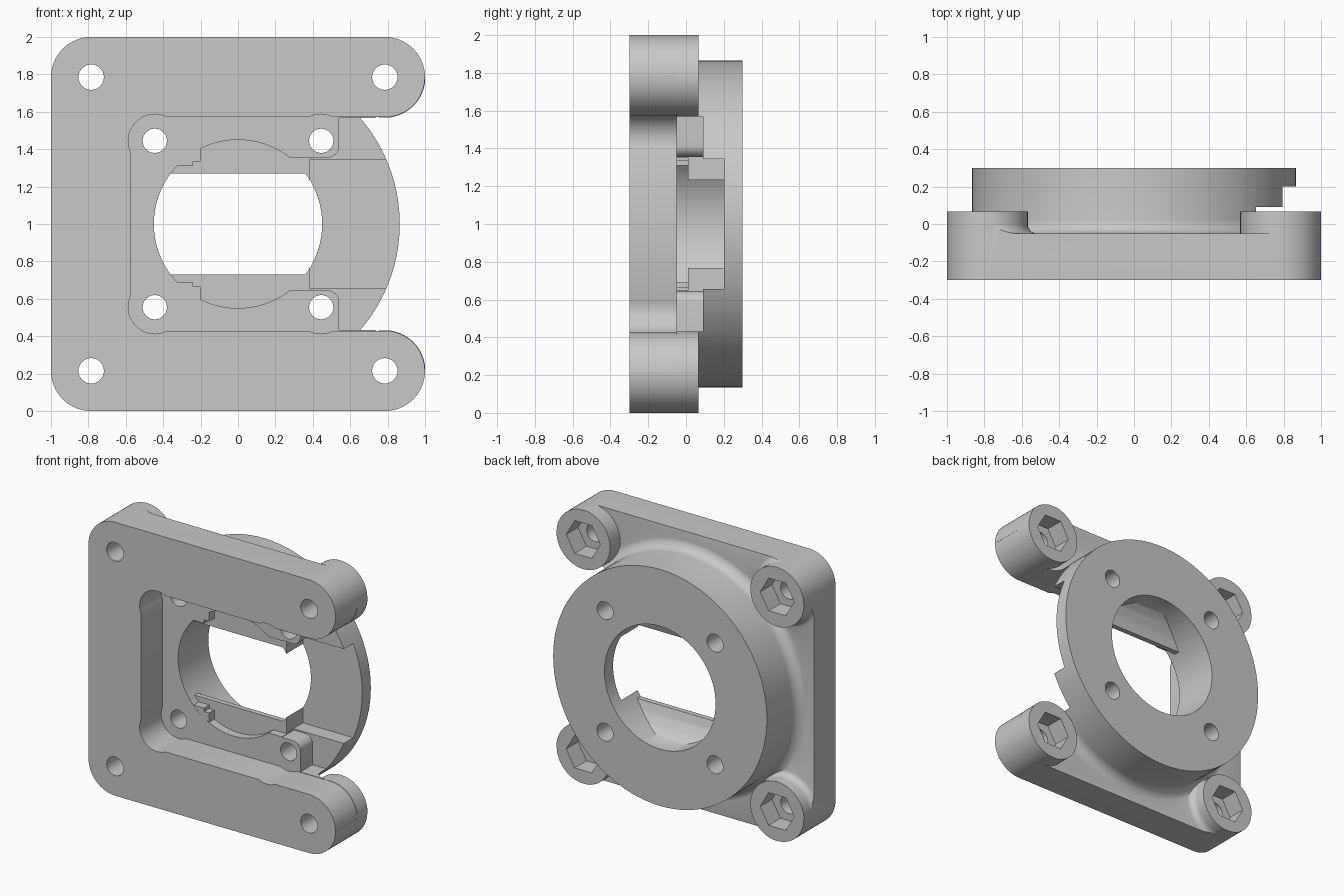
import bpy, bmesh
from math import sin, cos, radians, pi

cube = bpy.data.objects.get("Cube")
if cube:
    bpy.data.objects.remove(cube, do_unlink=True)

grey = bpy.data.materials.new("plain_grey")
grey.use_nodes = True
grey.diffuse_color = (0.58, 0.58, 0.58, 1)
grey.node_tree.nodes["Principled BSDF"].inputs["Base Color"].default_value = grey.diffuse_color


def finish(name, bm):
    bmesh.ops.remove_doubles(bm, verts=bm.verts, dist=1e-5)
    bmesh.ops.recalc_face_normals(bm, faces=bm.faces)
    mesh = bpy.data.meshes.new(name)
    bm.to_mesh(mesh)
    bm.free()
    mesh.materials.append(grey)
    ob = bpy.data.objects.new(name, mesh)
    bpy.context.collection.objects.link(ob)
    return ob


def arc(cx, cz, r, a0, a1, n=16):
    angles = [radians(a0 + (a1 - a0) * i / n) for i in range(n + 1)]
    return [(cx + r * cos(a), cz + r * sin(a)) for a in angles]


def extrude(name, pts, offset):
    """Close a 3D outline into a solid along an offset."""
    bm = bmesh.new()
    low = [bm.verts.new(p) for p in pts]
    high = [bm.verts.new([a + b for a, b in zip(p, offset)]) for p in pts]
    bm.faces.new(low)
    bm.faces.new(high[::-1])
    for i in range(len(pts)):
        bm.faces.new((low[i - 1], low[i], high[i], high[i - 1]))
    return finish(name, bm)


def prism(name, pts, y0, y1):
    """Extrude an xz outline along y."""
    return extrude(name, [(x, y0, z) for x, z in pts], (0, y1 - y0, 0))


def cylinder(name, x, z, r, y0, y1, n=32):
    return prism(name, arc(x, z, r, 0, 360 - 360 / n, n - 1), y0, y1)


def box(name, x0, x1, z0, z1, y0, y1):
    return prism(name, [(x0, z0), (x1, z0), (x1, z1), (x0, z1)], y0, y1)


def lathe(name, x, z, profile, n):
    """Close an (r, y) profile around an axis along y, capped at both ends."""
    bm = bmesh.new()
    rings = [[bm.verts.new((x + r * cos(2 * pi * i / n), y, z + r * sin(2 * pi * i / n)))
              for i in range(n)] for r, y in profile]
    for a, b in zip(rings, rings[1:]):
        for i in range(n):
            bm.faces.new((a[i - 1], a[i], b[i], b[i - 1]))
    bm.faces.new(rings[0])
    bm.faces.new(rings[-1])
    return finish(name, bm)


def combine(target, tool, operation):
    mod = target.modifiers.new("bool", 'BOOLEAN')
    mod.operation = operation
    mod.solver = 'EXACT'
    mod.object = tool
    bpy.context.view_layer.objects.active = target
    bpy.ops.object.modifier_apply(modifier=mod.name)
    bpy.data.objects.remove(tool, do_unlink=True)


def cut(tool):
    combine(body, tool, 'DIFFERENCE')


def add(tool):
    combine(body, tool, 'UNION')


def mirrored(half):
    """Close an outline by reflecting its upper half across z."""
    return half + [(x, -z) for x, z in reversed(half)]


def filleted(r, fillet, top):
    """Post profile with a concave foot that meets the plate."""
    curve = [(r + fillet - fillet * sin(a), -0.051 + fillet - fillet * cos(a))
             for a in [radians(90 * i / 8) for i in range(9)]]
    return [(r + fillet, -0.08)] + curve + [(r, top)]


# Oversized slab with round flange and corner bosses on the back
C, R, S = 0.785, 0.215, 0.445
corners = [(sx, sz) for sx in (-1, 1) for sz in (-1, 1)]
body = box("motor_mount", -1.3, 1.3, -1.3, 1.3, -0.30, -0.05)
add(lathe("flange", 0, 0, filleted(0.865, 0.075, 0.30), 96))
for sx, sz in corners:
    if sx < 0:
        add(lathe("boss", sx * C, sz * C, filleted(0.217, 0.05, 0.067), 48))
    else:
        add(cylinder("boss", sx * C, sz * C, 0.217, -0.08, 0.067, 48))

# Trim to the rounded square outline
outline = []
for sx, sz, a in ((1, 1, 0), (-1, 1, 90), (-1, -1, 180), (1, -1, 270)):
    outline += arc(sx * C, sz * C, R, a, a + 90)
combine(body, prism("outline_trim", outline, -0.5, 0.5), 'INTERSECT')

# Front pocket with lobed corners, open to one side between two rounded arms
half = arc(-S, S, 0.142, 203.7, 62.5) + arc(S, S, 0.142, 117.5, 62.5, 6)
half += arc(C, C, 0.214, -90, 0) + [(1.2, C)]
cut(prism("pocket", mirrored(half), -0.4, -0.05))

# Stepped side opening and wire channel
step = [(1.2, 0.568), (0.54, 0.568)] + arc(0.48, 0.415, 0.06, 0, -90, 8) + [(0.39, 0.355)]
cut(prism("side_step", mirrored(step), -0.41, 0.09))
cut(box("channel", 0.385, 1.2, -0.345, 0.345, -0.42, 0.20))

# Central bore and shallow recess beside it
cut(cylinder("bore", 0, 0, 0.45, -0.5, 0.5, 96))
cut(box("recess", 0.2, 0.395, -0.352, 0.352, -0.43, 0.01))

# Ledges with curved backs across the bore, plus small stepped tabs
section = [(0.012, 0.27), (0.05, 0.27), (0.07, 0.33), (0.11, 0.39),
           (0.16, 0.43), (0.21, 0.455), (0.21, 0.5), (0.012, 0.5)]
tab = [(-0.20, 0.335), (-0.24, 0.335), (-0.24, 0.31), (-0.335, 0.31)]
tab += arc(0, 0, 0.46, 137, 115.8, 6)
for s in (-1, 1):
    ledge = extrude("ledge", [(-0.5, y, s * z) for y, z in section], (1, 0, 0))
    combine(ledge, cylinder("ledge_trim", 0, 0, 0.463, -0.2, 0.4, 96), 'INTERSECT')
    add(ledge)
    add(prism("tab", [(x, s * z) for x, z in tab], -0.049, 0.03))

# Screw holes and hexagonal nut sockets
for sx, sz in corners:
    cut(cylinder("inner_hole", sx * S, sz * S, 0.065, -0.5, 0.5))
    cut(cylinder("corner_hole", sx * C, sz * C, 0.068, -0.5, 0.5))
    cut(cylinder("nut_socket", sx * C, sz * C, 0.138, -0.07, 0.5, 6))

# Stand on the ground and smooth the curved faces
for v in body.data.vertices:
    v.co.z += 1
bpy.ops.object.select_all(action='DESELECT')
body.select_set(True)
bpy.context.view_layer.objects.active = body
bpy.ops.object.shade_smooth_by_angle(angle=radians(30))
